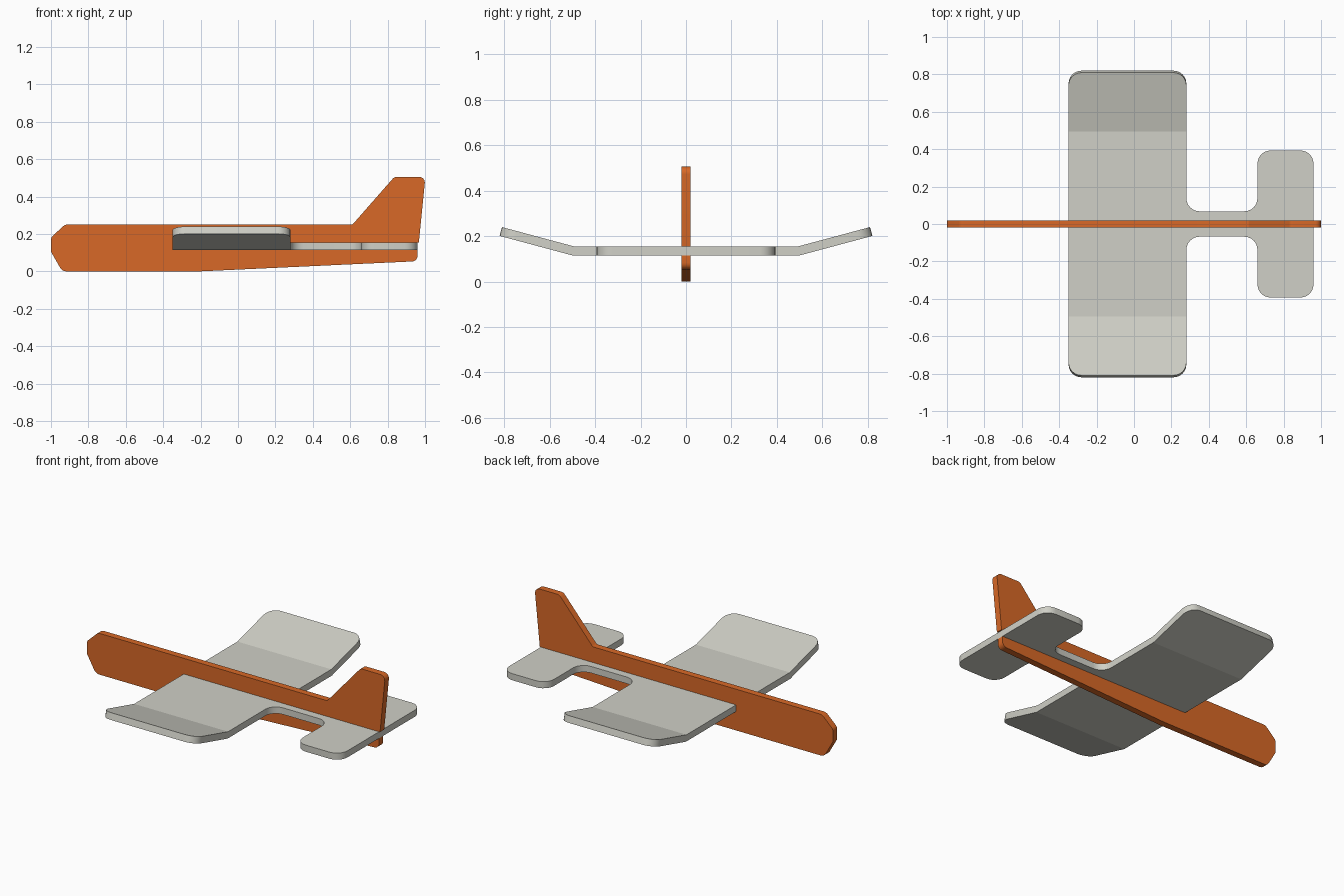
import bpy
import bmesh
import math
from mathutils import Matrix, Vector

cube = bpy.data.objects.get("Cube")
if cube:
    bpy.data.objects.remove(cube, do_unlink=True)


def make_material(name, rgb):
    mat = bpy.data.materials.new(name)
    mat.use_nodes = True
    color = (*rgb, 1.0)
    mat.diffuse_color = color
    mat.node_tree.nodes["Principled BSDF"].inputs["Base Color"].default_value = color
    return mat


orange = make_material("orange", (0.69, 0.14, 0.02))
pale_grey = make_material("pale grey", (0.63, 0.63, 0.57))


def rounded(corners, steps=6):
    """Turn (x, y, radius) corners into an outline with arc fillets."""
    outline = []
    for i, (x, y, r) in enumerate(corners):
        p = Vector((x, y))
        if r == 0:
            outline.append(p)
            continue
        a = (Vector(corners[i - 1][:2]) - p).normalized()
        b = (Vector(corners[(i + 1) % len(corners)][:2]) - p).normalized()
        half = a.angle(b) / 2
        center = p + (a + b).normalized() * (r / math.sin(half))
        start = p + a * (r / math.tan(half)) - center
        end = p + b * (r / math.tan(half)) - center
        sweep = math.pi - 2 * half
        for k in range(steps + 1):
            t = k / steps
            arc = start * math.sin((1 - t) * sweep) + end * math.sin(t * sweep)
            outline.append(center + arc / math.sin(sweep))
    return outline


def sheet(name, outline, thickness, mat, matrix):
    """Extrude a flat outline along its local z and place it."""
    bm = bmesh.new()
    face = bm.faces.new([bm.verts.new((p.x, p.y, 0)) for p in outline])
    new = bmesh.ops.extrude_face_region(bm, geom=[face])["geom"]
    moved = [v for v in new if isinstance(v, bmesh.types.BMVert)]
    bmesh.ops.translate(bm, verts=moved, vec=(0, 0, thickness))
    bm.transform(matrix)
    bmesh.ops.recalc_face_normals(bm, faces=bm.faces)
    mesh = bpy.data.meshes.new(name)
    bm.to_mesh(mesh)
    bm.free()
    mesh.materials.append(mat)
    obj = bpy.data.objects.new(name, mesh)
    bpy.context.collection.objects.link(obj)
    bpy.ops.object.select_all(action="DESELECT")
    obj.select_set(True)
    bpy.context.view_layer.objects.active = obj
    bpy.ops.object.shade_smooth_by_angle(angle=math.radians(30))
    return obj


THICK = 0.04
WING_Z = 0.115
WING_TOP = WING_Z + THICK
FRONT, BACK = -0.35, 0.28
TAIL_FRONT, TAIL_BACK = 0.66, 0.96
KINK, DIHEDRAL, TIP_LENGTH = 0.5, math.radians(15), 0.331

# Upright fuselage with fin, slotted at the rear for the tail sheet
body = [
    (-0.2, 0, 0), (TAIL_BACK, 0.054, 0.03), (TAIL_BACK, WING_Z, 0),
    (0.94, WING_Z, 0), (0.94, WING_TOP, 0), (0.967, WING_TOP, 0),
    (1.002, 0.505, 0.03), (0.836, 0.505, 0.03), (0.612, 0.25, 0.02),
    (-0.926, 0.25, 0.04), (-1, 0.18, 0.03), (-1, 0.105, 0.03), (-0.94, 0, 0.04),
]
upright = Matrix.Translation((0, THICK / 2, 0)) @ Matrix.Rotation(math.pi / 2, 4, "X")
sheet("fuselage_and_fin", rounded(body), THICK, orange, upright)

# Flat sheet: wing centre, connecting strip and tailplane
half = [
    (FRONT, KINK, 0), (BACK, KINK, 0), (BACK, 0.068, 0.07),
    (TAIL_FRONT, 0.068, 0.07), (TAIL_FRONT, 0.393, 0.07), (TAIL_BACK, 0.393, 0.07),
]
plan = half + [(x, -y, r) for x, y, r in reversed(half)]
sheet("wing_and_tailplane", rounded(plan), THICK, pale_grey, Matrix.Translation((0, 0, WING_Z)))

# Raised wing tips, hinged on the lower edge of the wing centre
for name, side in (("front_wing_tip", -1), ("back_wing_tip", 1)):
    tip = [
        (FRONT, 0, 0), (BACK, 0, 0),
        (BACK, side * TIP_LENGTH, 0.07), (FRONT, side * TIP_LENGTH, 0.07),
    ]
    hinge = Matrix.Translation((0, side * KINK, WING_Z))
    tilt = Matrix.Rotation(side * DIHEDRAL, 4, "X")
    sheet(name, rounded(tip), THICK, pale_grey, hinge @ tilt)
